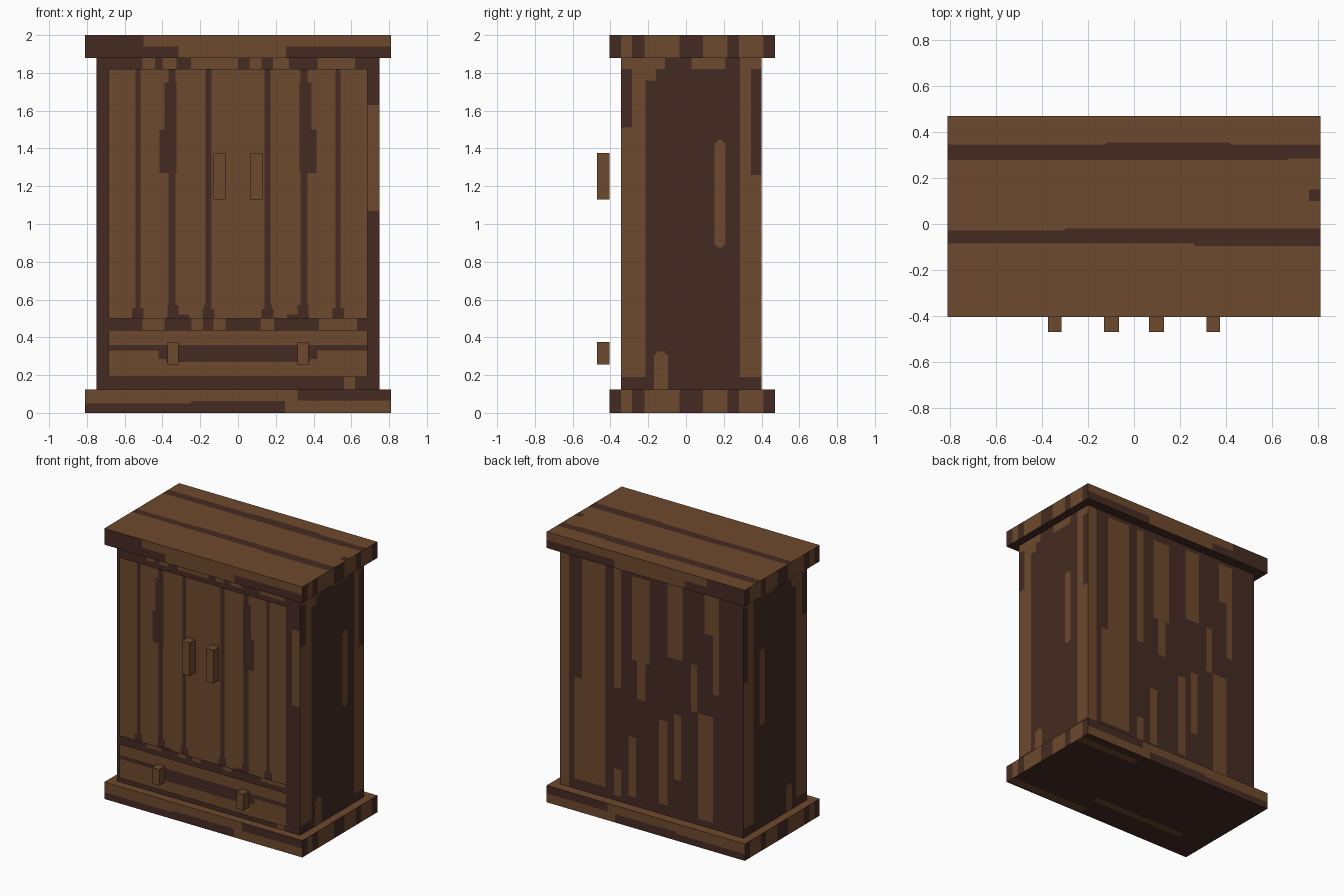
import bpy, bmesh

LIGHT, DARK = 0, 1
MATS = []
for name, col in (("light wood", (0.155, 0.067, 0.026, 1)), ("dark wood", (0.060, 0.024, 0.016, 1))):
    m = bpy.data.materials.new(name)
    m.diffuse_color = col
    MATS.append(m)


def panel(bm, axis, pos, sign, bounds, base, patches=()):
    """Flat panel cut into a grid along the patch edges; the last patch over a cell sets its wood."""
    u0, u1, v0, v1 = bounds
    us = sorted({u0, u1} | {min(max(p[i], u0), u1) for p in patches for i in (0, 1)})
    vs = sorted({v0, v1} | {min(max(p[i], v0), v1) for p in patches for i in (2, 3)})

    def place(u, v):
        return [(pos, u, v), (u, pos, v), (u, v, pos)][axis]

    grid = [[bm.verts.new(place(u, v)) for v in vs] for u in us]
    for i in range(len(us) - 1):
        for j in range(len(vs) - 1):
            cu, cv = (us[i] + us[i + 1]) / 2, (vs[j] + vs[j + 1]) / 2
            loop = [grid[i][j], grid[i + 1][j], grid[i + 1][j + 1], grid[i][j + 1]]
            f = bm.faces.new(loop)
            f.normal_update()
            if f.normal[axis] * sign < 0:
                f.normal_flip()
            f.material_index = base
            for a, b, c, d, wood in patches:
                if a < cu < b and c < cv < d:
                    f.material_index = wood


def finish(name, bm):
    bmesh.ops.remove_doubles(bm, verts=bm.verts, dist=0.0005)
    me = bpy.data.meshes.new(name)
    bm.to_mesh(me)
    bm.free()
    for m in MATS:
        me.materials.append(m)
    ob = bpy.data.objects.new(name, me)
    bpy.context.collection.objects.link(ob)
    return ob


def box(name, x, y, z, looks):
    """Box with a (base wood, patches) look per side; plain light wood by default."""
    bm = bmesh.new()
    spans = (x, y, z)
    for axis in range(3):
        bounds = [c for k in range(3) if k != axis for c in spans[k]]
        for sign in (-1, 1):
            base, patches = looks.get((axis, sign), (LIGHT, ()))
            panel(bm, axis, spans[axis][sign > 0], sign, bounds, base, patches)
    return finish(name, bm)


def bands(ranges, lo, hi, wood):
    return [(a, b, lo, hi, wood) for a, b in ranges]


# Top and base slabs
SX, SY = (-0.81, 0.81), (-0.405, 0.47)
END_BANDS = ((-0.405, -0.345), (-0.285, -0.22), (-0.035, 0.09), (0.22, 0.28), (0.41, 0.47))
ends = (LIGHT, bands(END_BANDS, 0, 2, DARK))
top_edge = (LIGHT, [(-0.81, -0.5, 1.88, 2, DARK), (-0.5, -0.315, 1.88, 1.94, DARK),
                    (0.255, 0.81, 1.88, 1.94, DARK)])
base_edge = (LIGHT, [(-0.81, -0.25, 0, 0.05, DARK), (-0.25, 0.25, 0, 0.062, DARK),
                     (0.315, 0.81, 0.065, 0.125, DARK)])
top_stripes = (LIGHT, [(-0.81, 0.81, 0.285, 0.345, DARK), (-0.12, 0.42, 0.345, 0.355, DARK),
                       (-0.81, 0.67, 0.278, 0.285, DARK),
                       (-0.81, 0.81, -0.085, -0.028, DARK), (-0.3, 0.81, -0.028, -0.02, DARK),
                       (0.26, 0.81, -0.095, -0.085, DARK), (0.76, 0.81, 0.1, 0.15, DARK)])
underside = (DARK, [(0.3, 0.81, 0.35, 0.41, LIGHT), (-0.59, 0.19, -0.22, -0.17, LIGHT),
                    (0.15, 0.81, -0.39, -0.33, LIGHT)])
box("top_slab", SX, SY, (1.88, 2.0),
    {(0, -1): ends, (0, 1): ends, (1, -1): top_edge, (1, 1): top_edge,
     (2, 1): top_stripes, (2, -1): (DARK, ())})
box("base_slab", SX, SY, (0, 0.125),
    {(0, -1): ends, (0, 1): ends, (1, -1): base_edge, (1, 1): base_edge, (2, -1): underside})

# Cabinet body
front = (DARK, bands([(-0.505, -0.44), (-0.4, -0.325), (-0.25, 0.0), (0.06, 0.125), (0.185, 0.27),
                      (0.42, 0.62)], 1.82, 1.88, LIGHT)
         + bands([(-0.505, -0.39), (-0.245, -0.185), (-0.13, -0.065), (0.12, 0.19), (0.43, 0.63)],
                 0.44, 0.5, LIGHT)
         + [(0.685, 0.75, 1.07, 1.63, LIGHT), (0.56, 0.62, 0.125, 0.19, LIGHT)])
side = (DARK, [(-0.345, -0.215, 0.19, 1.88, LIGHT), (-0.215, -0.205, 0.72, 1.3, DARK),
               (-0.215, -0.16, 1.76, 1.88, LIGHT), (-0.16, -0.11, 1.82, 1.88, LIGHT),
               (0.03, 0.21, 1.82, 1.88, LIGHT), (-0.17, -0.095, 0.125, 0.31, LIGHT),
               (-0.155, -0.11, 0.31, 0.325, LIGHT),
               (0.15, 0.21, 0.89, 1.43, LIGHT), (0.165, 0.195, 0.875, 1.445, LIGHT),
               (0.285, 0.4, 0.19, 1.88, LIGHT), (0.345, 0.4, 1.26, 1.82, DARK),
               (-0.345, -0.285, 1.51, 1.82, DARK)])
back = (DARK, [(0.675, 0.75, 0.125, 1.88, LIGHT), (0.38, 0.63, 0.2, 0.95, LIGHT),
               (0.38, 0.57, 0.95, 1.85, LIGHT), (0.25, 0.31, 0.96, 1.85, LIGHT),
               (0.25, 0.31, 0.16, 0.36, LIGHT), (0.02, 0.16, 1.2, 1.82, LIGHT),
               (0.05, 0.12, 0.92, 1.2, LIGHT), (0.13, 0.19, 0.19, 0.63, LIGHT),
               (-0.13, -0.06, 0.2, 0.82, LIGHT), (-0.24, -0.18, 0.41, 0.89, LIGHT),
               (-0.25, -0.13, 1.3, 1.85, LIGHT), (-0.37, -0.32, 0.95, 1.3, LIGHT),
               (-0.5, -0.38, 0.17, 0.95, LIGHT), (-0.55, -0.5, 1.12, 1.55, LIGHT),
               (-0.55, -0.43, 1.55, 1.85, LIGHT)])
box("cabinet_body", (-0.75, 0.75), (-0.345, 0.40), (0.125, 1.88),
    {(0, -1): side, (0, 1): side, (1, -1): front, (1, 1): back})

# Thin doors standing off the body, with dark plank gaps mirrored left to right
FRONT_Y = -0.405
GAPS = [(0.14, 0.172, 0.5, 1.82), (0.125, 0.187, 0.5, 0.55), (0.14, 0.18, 0.55, 0.575),
        (0.33, 0.368, 0.5, 1.82), (0.325, 0.415, 1.27, 1.5), (0.325, 0.39, 1.5, 1.75),
        (0.26, 0.375, 0.5, 0.52), (0.315, 0.372, 0.52, 0.57),
        (0.515, 0.543, 0.5, 1.82), (0.5, 0.562, 0.5, 0.555)]
for s, label in ((-1, "left"), (1, "right")):
    gaps = [(*sorted((s * a, s * b)), c, d, DARK) for a, b, c, d in GAPS]
    bm = bmesh.new()
    panel(bm, 1, FRONT_Y, -1, (*sorted((0, s * 0.685)), 0.5, 1.82), LIGHT, gaps)
    finish(label + "_door", bm)
    # Door and drawer handles
    for kind, a, b, z in (("door", 0.066, 0.13, (1.13, 1.375)), ("drawer", 0.315, 0.373, (0.255, 0.375))):
        box(f"{label}_{kind}_handle", sorted((s * a, s * b)), (-0.47, FRONT_Y), z, {})

# Drawer front with a dark groove
bm = bmesh.new()
panel(bm, 1, FRONT_Y, -1, (-0.685, 0.685, 0.19, 0.44), LIGHT,
      [(-0.685, 0.685, 0.33, 0.36, DARK), (-0.42, 0.42, 0.285, 0.33, DARK),
       (-0.38, 0.38, 0.27, 0.285, DARK)])
finish("drawer_front", bm)
